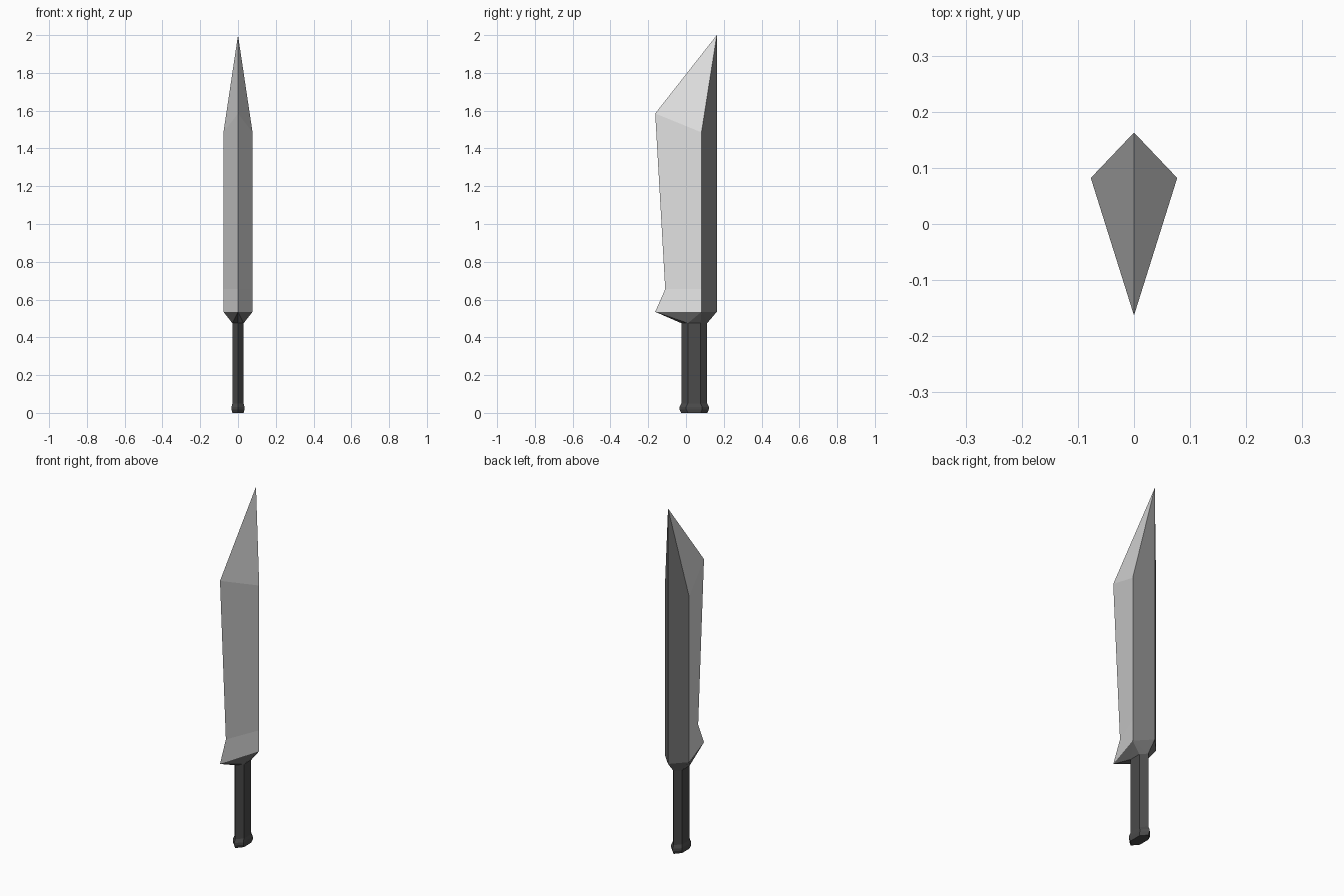
import bpy, bmesh

if "Cube" in bpy.data.objects:
    bpy.data.objects.remove(bpy.data.objects["Cube"])


def material(name, v):
    m = bpy.data.materials.new(name)
    m.diffuse_color = (v, v, v, 1)
    m.use_nodes = True
    m.node_tree.nodes["Principled BSDF"].inputs["Base Color"].default_value = m.diffuse_color
    return m


BLADE = material("light steel", 0.76)
SPINE = material("dark steel", 0.16)
GRIP = material("charcoal grip", 0.07)


def finish(name, bm, mats):
    bmesh.ops.recalc_face_normals(bm, faces=bm.faces)
    me = bpy.data.meshes.new(name)
    bm.to_mesh(me)
    bm.free()
    for m in mats:
        me.materials.append(m)
    ob = bpy.data.objects.new(name, me)
    bpy.context.collection.objects.link(ob)
    return ob


def loft(rings):
    """Bridge equal-sized rings of points and cap both ends."""
    bm = bmesh.new()
    vs = [[bm.verts.new(p) for p in r] for r in rings]
    n = len(vs[0])
    for a, b in zip(vs, vs[1:]):
        for i in range(n):
            j = (i + 1) % n
            bm.faces.new((a[i], a[j], b[j], b[i]))
    bm.faces.new(vs[0])
    bm.faces.new(vs[-1])
    return bm


def hexagon(w, y0, y1, z, inset=0.035):
    return [(0, y0, z), (w, y0 + inset, z), (w, y1 - inset, z),
            (0, y1, z), (-w, y1 - inset, z), (-w, y0 + inset, z)]


BACK, RIDGE, HALF = 0.163, 0.082, 0.077


def kite(edge_y, edge_z, side_z, back_z):
    return [(0, edge_y, edge_z), (HALF, RIDGE, side_z),
            (0, BACK, back_z), (-HALF, RIDGE, side_z)]


# blade: kite section with a notch near the guard, closing to a point
base = kite(-0.163, 0.535, 0.535, 0.535)
tip = [(0, BACK, 2.0)] * 4
bm = loft([base,
           kite(-0.11, 0.655, 0.655, 0.655),
           kite(-0.163, 1.585, 1.485, 1.6),
           tip])
bmesh.ops.remove_doubles(bm, verts=bm.verts, dist=0.0005)
bm.normal_update()
bmesh.ops.recalc_face_normals(bm, faces=bm.faces)
for f in bm.faces:                       # faces turned to the back are dark
    f.material_index = 1 if f.normal.y > 0.3 else 0
finish("blade", bm, [BLADE, SPINE])

# guard: hull tapering from the blade base to the grip
GRIP_TOP = 0.475
bm = bmesh.new()
for p in base + hexagon(0.03, -0.025, 0.112, GRIP_TOP):
    bm.verts.new(p)
bmesh.ops.convex_hull(bm, input=bm.verts)
finish("guard", bm, [SPINE])

# grip: hexagonal bar
finish("grip", loft([hexagon(0.03, -0.025, 0.112, 0.04),
                     hexagon(0.03, -0.025, 0.112, GRIP_TOP)]), [GRIP])

# pommel: small flared cap
finish("pommel", loft([hexagon(0.03, -0.025, 0.113, 0.0),
                       hexagon(0.034, -0.034, 0.121, 0.018),
                       hexagon(0.034, -0.034, 0.121, 0.032),
                       hexagon(0.03, -0.025, 0.112, 0.05)]), [GRIP])
